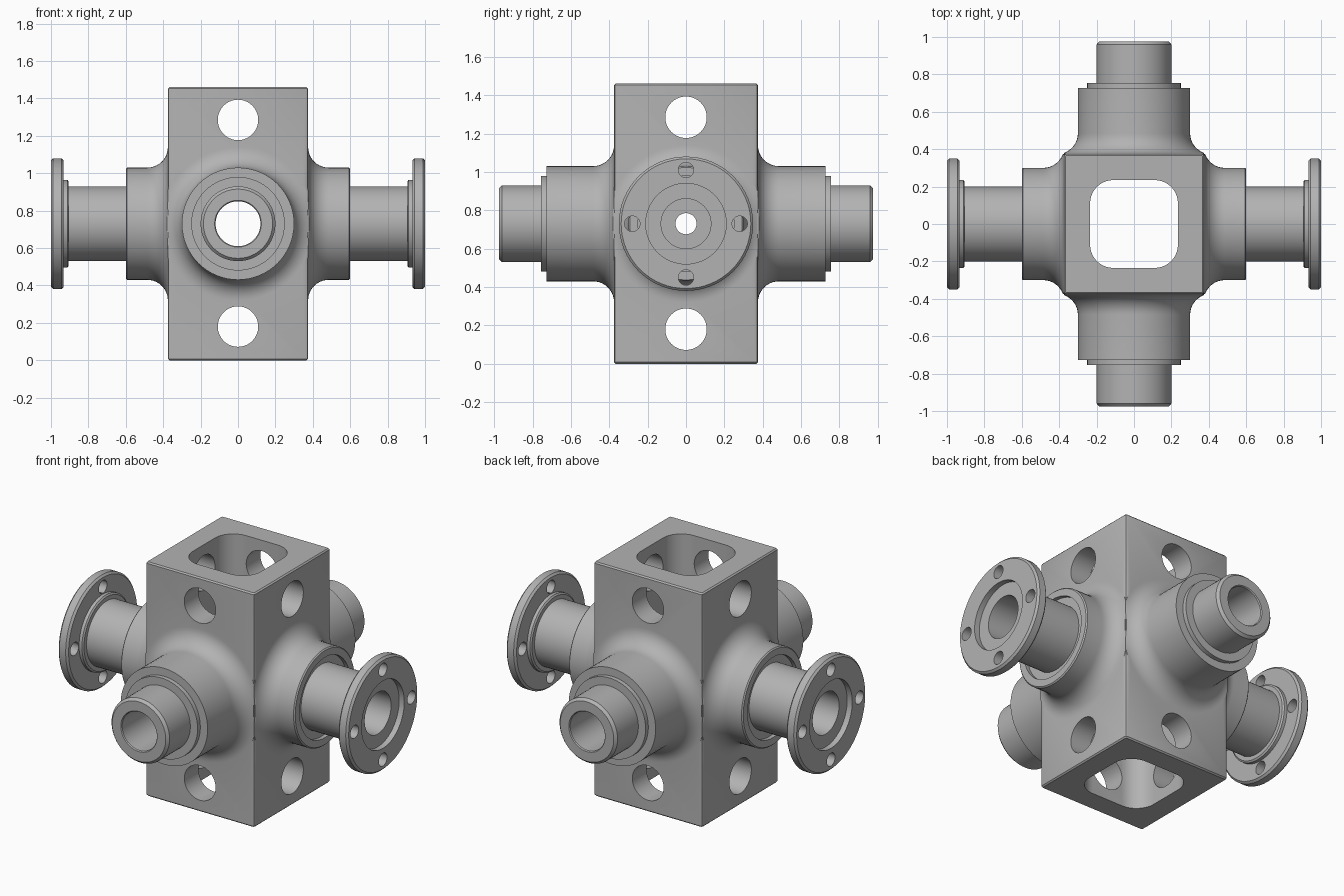
import bpy
import bmesh
from math import cos, sin, pi, radians
from mathutils import Matrix, Vector

if "Cube" in bpy.data.objects:
    bpy.data.objects.remove(bpy.data.objects["Cube"], do_unlink=True)

MID = 0.73      # height of the port axes
HALF = 0.375    # half width of the block
SIDES = 64

metal = bpy.data.materials.new("grey_metal")
metal.use_nodes = True
metal.diffuse_color = (0.45, 0.45, 0.45, 1)
metal.node_tree.nodes["Principled BSDF"].inputs["Base Color"].default_value = (0.45, 0.45, 0.45, 1)


def finish(bm, name):
    bmesh.ops.recalc_face_normals(bm, faces=bm.faces)
    mesh = bpy.data.meshes.new(name)
    bm.to_mesh(mesh)
    bm.free()
    mesh.materials.append(metal)
    obj = bpy.data.objects.new(name, mesh)
    bpy.context.collection.objects.link(obj)
    return obj


def lathe(name, profile, axis, height=MID, tube=False, clamp=False, offset=(0, 0)):
    """Turn (distance, radius) points around a horizontal axis."""
    bm = bmesh.new()
    axis = Vector(axis)
    side = Vector((-axis.y, axis.x, 0))
    rings = []
    for dist, rad in profile:
        ring = []
        for i in range(SIDES):
            a = 2 * pi * i / SIDES
            s = rad * cos(a) + offset[0]
            if clamp:
                s = max(-HALF + 0.001, min(HALF - 0.001, s))
            up = height + rad * sin(a) + offset[1]
            ring.append(bm.verts.new(axis * dist + side * s + Vector((0, 0, up))))
        rings.append(ring)
    pairs = list(zip(rings, rings[1:]))
    if tube:
        pairs.append((rings[-1], rings[0]))
    else:
        bm.faces.new(rings[0])
        bm.faces.new(rings[-1])
    for r, q in pairs:
        for i in range(SIDES):
            j = (i + 1) % SIDES
            bm.faces.new((r[i], r[j], q[j], q[i]))
    return finish(bm, name)


def box(name, half, z0, z1, upright_bevel, segments, rim_bevel=0):
    bm = bmesh.new()
    bmesh.ops.create_cube(bm, size=1, matrix=Matrix.Translation((0, 0, (z0 + z1) / 2))
                          @ Matrix.Diagonal((half * 2, half * 2, z1 - z0, 1)))
    upright = [e for e in bm.edges if abs(e.verts[0].co.z - e.verts[1].co.z) > 0.1]
    bmesh.ops.bevel(bm, geom=upright, offset=upright_bevel, segments=segments,
                    profile=0.5, affect='EDGES')
    if rim_bevel:
        rim = [e for e in bm.edges if abs(e.verts[0].co.z - e.verts[1].co.z) < 0.01]
        bmesh.ops.bevel(bm, geom=rim, offset=rim_bevel, segments=1, affect='EDGES')
    return finish(bm, name)


def combine(target, tool, operation):
    tool.hide_render = True
    mod = target.modifiers.new(tool.name, 'BOOLEAN')
    mod.operation = operation
    mod.solver = 'EXACT'
    mod.object = tool
    bpy.context.view_layer.objects.active = target
    bpy.ops.object.modifier_apply(modifier=mod.name)
    bpy.data.objects.remove(tool, do_unlink=True)


def smooth(obj):
    bpy.ops.object.select_all(action='DESELECT')
    obj.select_set(True)
    bpy.context.view_layer.objects.active = obj
    bpy.ops.object.shade_smooth_by_angle(angle=radians(28))


# Central block with filleted bosses on its four sides
body = box("valve_block", HALF, 0, 1.46, 0.015, 2, 0.008)
F = 0.11
fillet = [(HALF + F - F * cos(t), 0.3 + F - F * sin(t))
          for t in [pi / 2 * k / 10 for k in range(11)]]
X_AXES = {"left": (1, 0, 0), "right": (-1, 0, 0)}
Y_AXES = {"front": (0, -1, 0), "back": (0, 1, 0)}

for side, axis in X_AXES.items():
    end = [(0.593, 0.3), (0.6, 0.293), (0.6, 0.25), (0.575, 0.25)]
    boss = lathe(side + "_boss", [(0.3, 0.41)] + fillet + end, axis, clamp=True)
    combine(body, boss, 'UNION')
for side, axis in Y_AXES.items():
    end = [(0.728, 0.3), (0.728, 0.25), (0.755, 0.25)]
    boss = lathe(side + "_boss", [(0.3, 0.41)] + fillet + end, axis, clamp=True)
    combine(body, boss, 'UNION')

# Square shaft, port bores and cross holes
combine(body, box("shaft", 0.235, -0.1, 1.6, 0.125, 10), 'DIFFERENCE')
combine(body, lathe("long_bore", [(-1.1, 0.12), (1.1, 0.12)], (0, 1, 0)), 'DIFFERENCE')
combine(body, lathe("side_bore", [(-1.1, 0.055), (1.1, 0.055)], (1, 0, 0)), 'DIFFERENCE')
for axis in X_AXES.values():
    combine(body, lathe("counterbore", [(0.48, 0.13), (1.1, 0.13)], axis), 'DIFFERENCE')
for z in (0.18, 1.285):
    for axis in ((1, 0, 0), (0, 1, 0)):
        combine(body, lathe("cross_hole", [(-0.6, 0.108), (0.6, 0.108)], axis, z), 'DIFFERENCE')
smooth(body)

# Plain pipe stubs, front and back
stub = [(0.7, 0.12), (0.7, 0.2), (0.96, 0.2), (0.976, 0.185), (0.976, 0.125), (0.97, 0.12)]
for side, axis in Y_AXES.items():
    smooth(lathe(side + "_pipe_stub", stub, axis, tube=True))

# Flanged pipes with four bolt holes, left and right
flanged = [(0.55, 0.13), (0.55, 0.2), (0.905, 0.2), (0.905, 0.225), (0.912, 0.235),
           (0.932, 0.235), (0.932, 0.338), (0.944, 0.35), (0.988, 0.35), (1.0, 0.338),
           (1.0, 0.21), (0.965, 0.21), (0.965, 0.13)]
for side, axis in X_AXES.items():
    pipe = lathe(side + "_flanged_pipe", flanged, axis, tube=True)
    for offset in ((0.28, 0), (-0.28, 0), (0, 0.28), (0, -0.28)):
        hole = lathe("bolt_hole", [(0.9, 0.04), (1.1, 0.04)], axis, offset=offset)
        combine(pipe, hole, 'DIFFERENCE')
    smooth(pipe)
